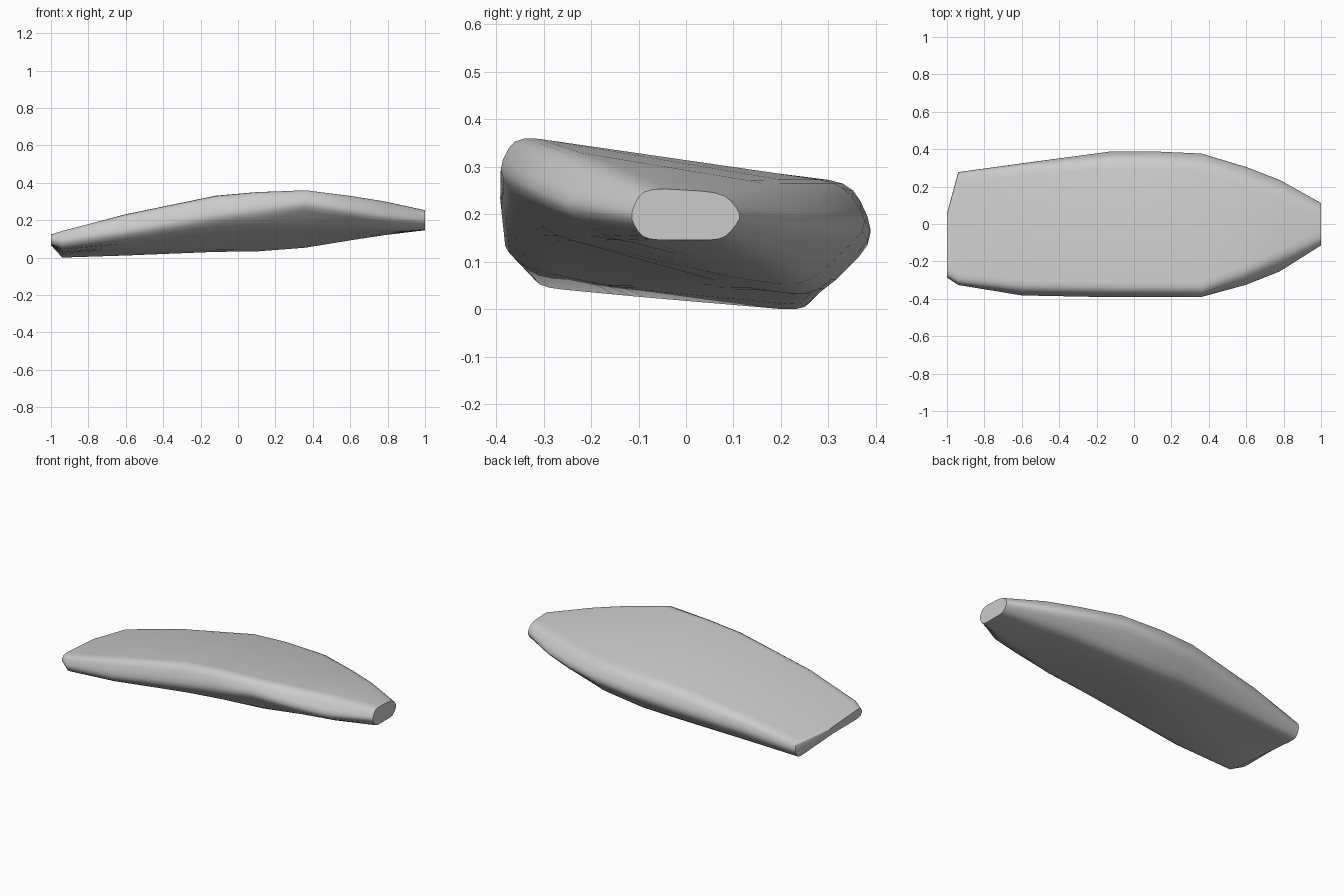
import bpy
import bmesh
import math
from mathutils import Vector

default_cube = bpy.data.objects.get("Cube")
if default_cube:
    bpy.data.objects.remove(default_cube, do_unlink=True)

# One plain stone grey
grey = bpy.data.materials.new("stone_grey")
grey.use_nodes = True
grey.diffuse_color = (.6, .6, .6, 1)
grey.node_tree.nodes["Principled BSDF"].inputs["Base Color"].default_value = grey.diffuse_color

# Cross-sections along x; each is seven (y, z) corners in the order: front side,
# front shoulder, back shoulder, back side, back underside, keel, front underside
sections = [
    (-1, (-.29, .1), (-.27, .13), (.04, .11), (.06, .1), (.04, .07), (-.1, .07), (-.27, .07)),
    (-.94, (-.33, .09), (-.31, .15), (.27, .1), (.28, .05), (.25, 0), (-.1, .03), (-.31, .05)),
    (-.6, (-.39, .14), (-.35, .24), (.31, .18), (.33, .1), (.26, .01), (-.15, .05), (-.34, .09)),
    (-.12, (-.4, .22), (-.36, .34), (.35, .26), (.4, .15), (.28, .03), (.05, .05), (-.34, .15)),
    (.1, (-.4, .25), (-.36, .36), (.35, .27), (.4, .16), (.27, .03), (.12, .05), (-.32, .16)),
    (.36, (-.4, .29), (-.36, .37), (.33, .27), (.39, .18), (.25, .05), (.1, .07), (-.29, .16)),
    (.6, (-.34, .25), (-.27, .34), (.25, .27), (.32, .18), (.2, .09), (.03, .11), (-.22, .16)),
    (.78, (-.27, .22), (-.19, .31), (.18, .27), (.25, .18), (.14, .12), (0, .13), (-.16, .15)),
    (1, (-.12, .2), (-.09, .26), (.08, .25), (.12, .2), (.08, .15), (0, .15), (-.09, .15)),
]


def rounded_outline(x, corners, steps=3):
    """Replace every corner of a section with a short quadratic arc."""
    outline = []
    points = [Vector((x, y, z)) for y, z in corners]
    for index, corner in enumerate(points):
        to_previous = points[index - 1] - corner
        to_next = points[(index + 1) % len(points)] - corner
        start = corner + to_previous * min(.35, .05 / to_previous.length)
        end = corner + to_next * min(.35, .05 / to_next.length)
        for step in range(steps + 1):
            t = step / steps
            outline.append(start * (1 - t) ** 2 + corner * 2 * t * (1 - t) + end * t ** 2)
    return outline


# Loft the rounded sections into one closed body
bm = bmesh.new()
rings = [[bm.verts.new(point) for point in rounded_outline(x, corners)]
         for x, *corners in sections]
for ring, following in zip(rings, rings[1:]):
    for index in range(len(ring)):
        bm.faces.new((ring[index - 1], ring[index], following[index], following[index - 1]))

# Flat caps at the blunt end and the narrow end
bm.faces.new(rings[0])
bm.faces.new(rings[-1])
bmesh.ops.recalc_face_normals(bm, faces=bm.faces[:])

# Rest the body on the ground
lowest = min(vert.co.z for vert in bm.verts)
bmesh.ops.translate(bm, verts=bm.verts[:], vec=(0, 0, -lowest))

mesh = bpy.data.meshes.new("stone_body")
bm.to_mesh(mesh)
bm.free()
mesh.materials.append(grey)
body = bpy.data.objects.new("stone_body", mesh)
bpy.context.collection.objects.link(body)

# Soft shading with crisp rims on the end caps
bpy.ops.object.select_all(action="DESELECT")
body.select_set(True)
bpy.context.view_layer.objects.active = body
bpy.ops.object.shade_smooth_by_angle(angle=math.radians(40))
